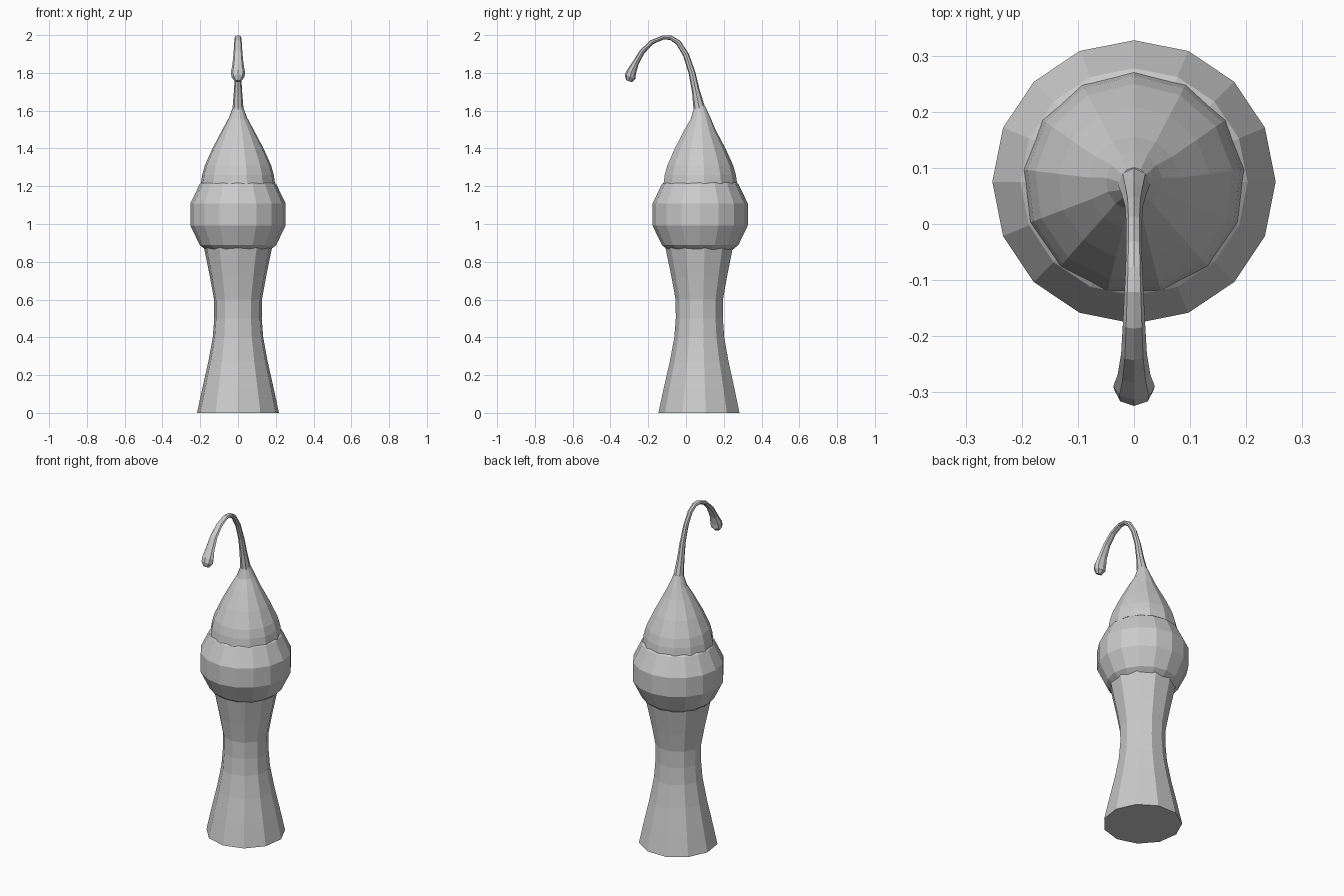
import bpy, bmesh, math
from mathutils import Vector

AXIS_Y = 0.073


def loft(name, sections, sides, phase=0.0):
    """Skin rings (y, z, half width, half depth, lean in degrees toward the front)."""
    bm = bmesh.new()
    rings = []
    for y, z, rx, ry, lean in sections:
        t = math.radians(lean)
        depth = Vector((0, math.cos(t), math.sin(t)))
        ring = []
        for i in range(sides):
            a = 2 * math.pi * (i + phase) / sides
            ring.append(bm.verts.new(Vector((rx * math.cos(a), y, z)) + depth * ry * math.sin(a)))
        rings.append(ring)
    for low, high in zip(rings, rings[1:]):
        for i in range(sides):
            j = (i + 1) % sides
            bm.faces.new((low[i], low[j], high[j], high[i]))
    bm.faces.new(rings[0][::-1])
    bm.faces.new(rings[-1])
    bmesh.ops.recalc_face_normals(bm, faces=bm.faces)
    mesh = bpy.data.meshes.new(name)
    bm.to_mesh(mesh)
    bm.free()
    obj = bpy.data.objects.new(name, mesh)
    bpy.context.collection.objects.link(obj)
    return obj


# Flared, waisted stem
stem = [(0.0, 0.219), (0.13, 0.191), (0.27, 0.159), (0.40, 0.135), (0.50, 0.127),
        (0.60, 0.128), (0.72, 0.150), (0.88, 0.183), (0.95, 0.19)]
loft("stem", [(AXIS_Y, z, r, r, 0) for z, r in stem], 11, 0.25)

# Faceted round collar
bpy.ops.mesh.primitive_uv_sphere_add(segments=16, ring_count=7, radius=0.259,
                                     location=(0, 0.075, 1.05))
bpy.context.object.name = "collar"

# Onion-shaped cap narrowing into the stalk
cap = [(1.12, 0.20), (1.21, 0.198), (1.26, 0.191), (1.31, 0.177), (1.40, 0.136), (1.50, 0.083)]
sections = [(AXIS_Y, z, r, r, 0) for z, r in cap]
sections += [(0.076, 1.56, 0.050, 0.053, 5), (0.071, 1.62, 0.026, 0.030, 10)]
loft("cap", sections, 13, 0.25)

# Curling stalk with a drooping bulb tip
loft("stalk", [
    (0.073, 1.60, 0.030, 0.033, 10), (0.053, 1.70, 0.022, 0.021, 11),
    (0.032, 1.80, 0.016, 0.018, 14), (0.000, 1.895, 0.014, 0.016, 22),
    (-0.040, 1.960, 0.014, 0.014, 42), (-0.080, 1.986, 0.015, 0.012, 70),
    (-0.120, 1.988, 0.017, 0.011, 97), (-0.180, 1.963, 0.020, 0.012, 122),
    (-0.232, 1.912, 0.023, 0.014, 142), (-0.268, 1.85, 0.029, 0.017, 155),
    (-0.289, 1.805, 0.037, 0.026, 158), (-0.296, 1.779, 0.035, 0.030, 160),
    (-0.302, 1.756, 0.018, 0.016, 160)], 8)
